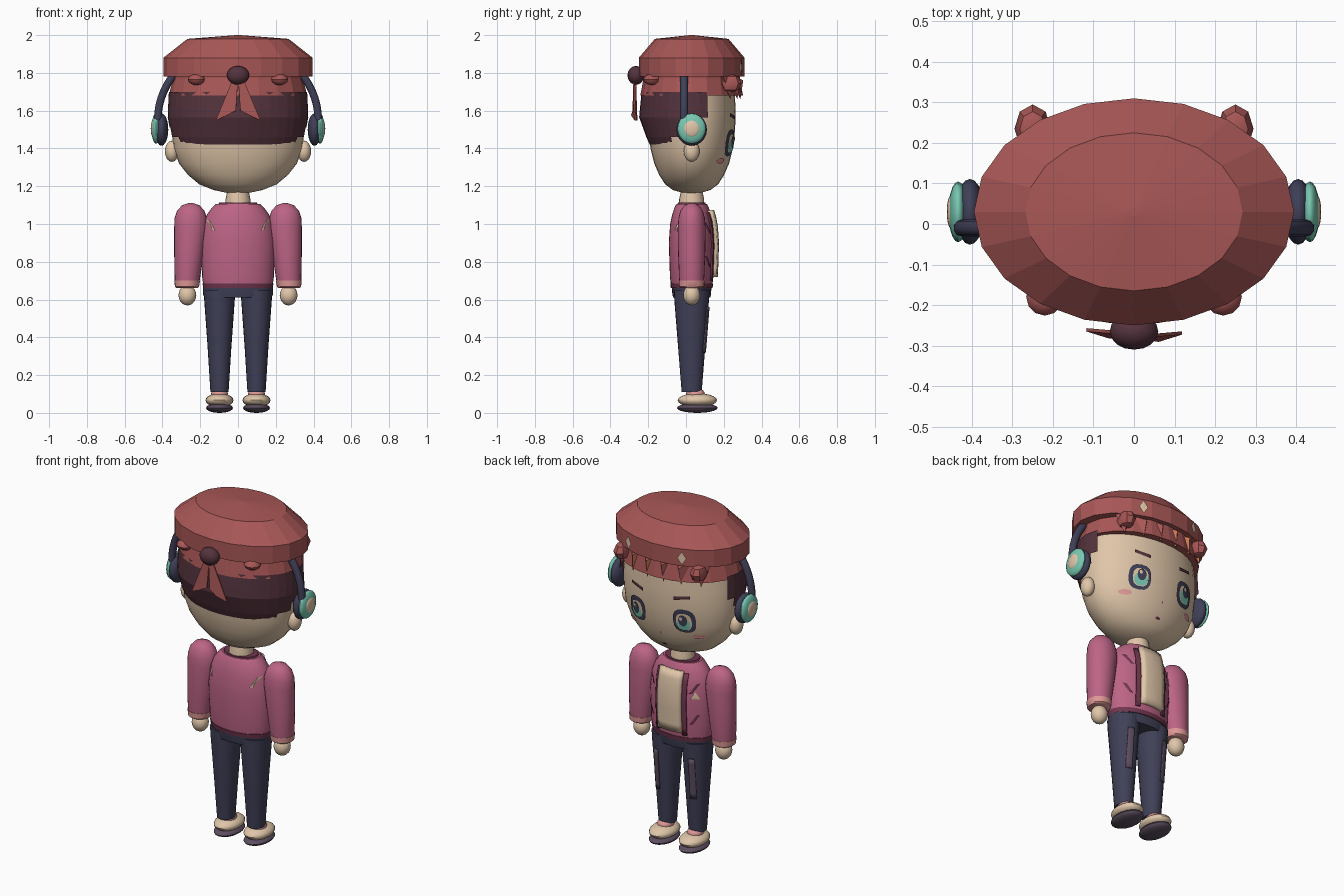
import bpy, bmesh
from math import sin, cos, pi, sqrt
from mathutils import Vector

if "Cube" in bpy.data.objects:
    bpy.data.objects.remove(bpy.data.objects["Cube"])

CY = 0.03  # depth of the body axis


def material(name, r, g, b):
    m = bpy.data.materials.new(name)
    col = [(c / 255 / 12.92 if c < 11 else ((c / 255 + 0.055) / 1.055) ** 2.4) for c in (r, g, b)] + [1]
    m.use_nodes = True
    m.node_tree.nodes["Principled BSDF"].inputs["Base Color"].default_value = col
    m.diffuse_color = col
    return m


RED = material("brick_red", 168, 87, 86)
PINK = material("rose_pink", 188, 100, 133)
SKIN = material("cream_skin", 224, 198, 169)
NAVY = material("navy", 64, 64, 88)
PLUM = material("dark_plum", 84, 51, 61)
TEAL = material("teal", 120, 200, 178)
ORANGE = material("orange", 204, 120, 86)
BLUSH = material("blush_pink", 222, 152, 150)
MAUVE = material("sole_mauve", 92, 78, 96)
MAROON = material("maroon", 112, 54, 78)


def finish(name, bm, mats, smooth=True):
    me = bpy.data.meshes.new(name)
    bm.to_mesh(me)
    bm.free()
    ob = bpy.data.objects.new(name, me)
    bpy.context.collection.objects.link(ob)
    for m in mats if isinstance(mats, list) else [mats]:
        me.materials.append(m)
    if smooth:
        bpy.ops.object.select_all(action="DESELECT")
        ob.select_set(True)
        bpy.context.view_layer.objects.active = ob
        bpy.ops.object.shade_smooth_by_angle(angle=0.7)
    return ob


def loft(name, rings, mat, n=24, s=1, smooth=True, keep=None):
    """Stack of ellipses (z, rx, ry, cx), optionally trimmed by a rule on face centres."""
    bm = bmesh.new()
    rows = []
    for z, rx, ry, *cx in rings:
        c = s * cx[0] if cx else 0
        rows.append([bm.verts.new((c + rx * cos(2 * pi * i / n), CY + ry * sin(2 * pi * i / n), z)) for i in range(n)])
    for a, b in zip(rows, rows[1:]):
        for i in range(n):
            j = (i + 1) % n
            bm.faces.new((a[i], a[j], b[j], b[i]))
    if keep:
        bmesh.ops.delete(bm, geom=[f for f in bm.faces if not keep(f.calc_center_median())], context="FACES")
    else:
        bm.faces.new(rows[0])
        bm.faces.new(rows[-1])
        bmesh.ops.recalc_face_normals(bm, faces=bm.faces)
    return finish(name, bm, mat, smooth)


def ball(name, loc, size, mat, seg=20):
    bm = bmesh.new()
    bmesh.ops.create_uvsphere(bm, u_segments=seg, v_segments=seg // 2, radius=1)
    bmesh.ops.scale(bm, vec=size, verts=bm.verts)
    bmesh.ops.translate(bm, vec=loc, verts=bm.verts)
    return finish(name, bm, mat)


def on_surface(rings, x, z, off, side, s):
    """Point on the front or back of a loft, lifted by off."""
    rs = sorted(rings)
    z2 = min(max(z, rs[0][0]), rs[-1][0])
    for a, b in zip(rs, rs[1:]):
        if a[0] <= z2 <= b[0]:
            t = (z2 - a[0]) / (b[0] - a[0])
            rx, ry = (a[k] + t * (b[k] - a[k]) for k in (1, 2))
            cx = s * a[3] if len(a) > 3 else 0
            return (x, CY + side * (ry * sqrt(max(0, 1 - ((x - cx) / rx) ** 2)) + off), z)


def plate(name, rings, pts, mat, off=0.006, side=1, s=1):
    """Thin painted patch laid on a loft, fanned from its centre."""
    bm = bmesh.new()
    mx, mz = (sum(p[k] for p in pts) / len(pts) for k in (0, 1))
    mid = bm.verts.new(on_surface(rings, mx, mz, off, side, s))
    vs = [bm.verts.new(on_surface(rings, x, z, off, side, s)) for x, z in pts]
    for a, b in zip(vs, vs[1:] + vs[:1]):
        bm.faces.new((mid, a, b))
    bm.normal_update()
    bmesh.ops.reverse_faces(bm, faces=[f for f in bm.faces if f.normal.y * side < 0])
    return finish(name, bm, mat, False)


def oval(cx, cz, rx, rz, n=16, power=1.0):
    def sq(v):
        return abs(v) ** power * (1 if v > 0 else -1)
    return [(cx + rx * sq(cos(2 * pi * i / n)), cz + rz * sq(sin(2 * pi * i / n))) for i in range(n)]


def panel(name, rings, x0, x1, z0, z1, mat, off, thick, s=1):
    """Curved rectangular sheet following the front of a loft."""
    bm = bmesh.new()
    bmesh.ops.create_grid(bm, x_segments=6, y_segments=8, size=0.5)
    for v in bm.verts:
        x, z = x0 + (v.co.x + 0.5) * (x1 - x0), z0 + (v.co.y + 0.5) * (z1 - z0)
        v.co = on_surface(rings, x, z, off, 1, s)
    bm.normal_update()
    bmesh.ops.reverse_faces(bm, faces=[f for f in bm.faces if f.normal.y < 0])
    ob = finish(name, bm, mat)
    ob.modifiers.new("thickness", "SOLIDIFY").thickness = thick
    return ob


SIDES = (("left_", 1), ("right_", -1))

# Head, neck and hair
head = [(1.163, .05, .04), (1.18, .13, .1), (1.21, .205, .14), (1.26, .265, .172), (1.32, .312, .198),
        (1.4, .342, .218), (1.5, .352, .23), (1.6, .352, .233), (1.75, .335, .225)]
loft("head", head, SKIN, 32)
loft("neck", [(1.08, .068, .068), (1.13, .066, .066), (1.2, .052, .052)], SKIN)
hair = [(1.42, .335, .222), (1.46, .353, .24), (1.51, .362, .258), (1.565, .372, .278), (1.62, .37, .273), (1.7, .366, .265)]
loft("hair", hair, PLUM, 40, smooth=False,
     keep=lambda c: c.y < (.12 if c.z > 1.59 else .07 if c.z > 1.53 else 0 if c.z > 1.45 else -.07))

# Face
for tag, s in SIDES:
    ex, ez = s * .152, 1.43
    plate(tag + "eye_outline", head, oval(ex, ez, .062, .072, 16, .75), NAVY, .006)
    plate(tag + "eye_white", head, oval(ex, ez - .004, .043, .052, 16, .75), SKIN, .011)
    plate(tag + "iris", head, oval(ex, ez - .018, .038, .037), TEAL, .015)
    plate(tag + "pupil", head, oval(ex, ez + .008, .024, .034), NAVY, .019)
    plate(tag + "eye_glint", head, oval(ex + .008, ez + .02, .009, .011, 8), SKIN, .023)
    plate(tag + "eyebrow", head, [(s * .1, 1.552), (s * .19, 1.57), (s * .19, 1.587), (s * .1, 1.572)], PLUM, .008)
    plate(tag + "cheek", head, oval(s * .215, 1.335, .033, .015, 12), BLUSH)
    ball(tag + "ear", (s * .35, CY, 1.385), (.037, .042, .056), SKIN)
plate("mouth", head, oval(0, 1.245, .016, .007, 8), MAROON)
plate("nose", head, oval(0, 1.325, .006, .009, 6), BLUSH)

# Cap
loft("cap_crown", [(1.78, .395, .28), (1.88, .395, .28), (1.98, .268, .195), (2.0, .012, .01)], RED, 20, smooth=False)
loft("cap_band", [(1.68, .366, .272), (1.77, .345, .255), (1.79, .345, .255)], RED, 20, smooth=False)

# Zigzag fringe of pyramids over the forehead, one cheek of each in orange
bm = bmesh.new()
for i in range(6):
    x = -.25 + i * .1
    y = CY + .25 * sqrt(1 - (x / .4) ** 2)
    tip = bm.verts.new((x * 1.05, y + .01, 1.66))
    base = [bm.verts.new((x + dx, y + dy, 1.79 + dz))
            for dx, dy, dz in ((-.05, -.03, 0), (0, .025, -.03), (.05, -.03, 0), (0, -.05, 0))]
    bm.faces.new(base)
    for a, b in zip(base, base[1:] + base[:1]):
        bm.faces.new((a, b, tip))
bmesh.ops.recalc_face_normals(bm, faces=bm.faces)
for f in bm.faces:
    f.material_index = int(f.normal.y > .1 and f.normal.x * f.calc_center_median().x < 0)
finish("cap_fringe", bm, [RED, ORANGE], False)

# Cap trimmings
crown_wall = [(1.78, .395, .28), (1.88, .395, .28)]
for tag, s in SIDES:
    ball(tag + "fringe_end", (s * .25, .235, 1.745), (.045, .06, .05), RED, 8)
    ball(tag + "cap_tuck", (s * .22, -.18, 1.765), (.046, .046, .03), RED, 12)
    x = s * .175
    plate(tag + "cap_pin", crown_wall, [(x - .024, 1.83), (x, 1.87), (x + .024, 1.83), (x, 1.79)], SKIN, .009)
    bm = bmesh.new()
    bm.faces.new([bm.verts.new((s * px, py, pz)) for px, py, pz in
                  ((0, -.27, 1.77), (.035, -.272, 1.75), (.118, -.265, 1.548), (.06, -.283, 1.575), (.012, -.275, 1.6))])
    ob = finish(tag + "ribbon_tail", bm, RED, False)
    ob.modifiers.new("thickness", "SOLIDIFY").thickness = .008
ball("ribbon_knot", (0, -.265, 1.787), (.06, .045, .05), PLUM, 16)

# Headphones
curve = bpy.data.curves.new("headphone_band", "CURVE")
curve.dimensions = "3D"
curve.bevel_depth = .021
curve.bevel_resolution = 3
sp = curve.splines.new("POLY")
sp.points.add(32)
for i, p in enumerate(sp.points):
    a = pi * i / 32
    p.co = (.425 * cos(a), -.01, 1.55 + .4 * sin(a), 1)
curve.materials.append(NAVY)
bpy.context.collection.objects.link(bpy.data.objects.new("headphone_band", curve))
for tag, s in SIDES:
    ball(tag + "ear_pad", (s * .405, CY, 1.5), (.036, .081, .086), NAVY)
    ball(tag + "ear_cup", (s * .434, CY, 1.505), (.024, .075, .08), TEAL)
    ball(tag + "ear_cup_button", (s * .45, CY, 1.505), (.012, .043, .045), SKIN)

# Jacket
torso = [(.665, .182, .108), (.72, .19, .115), (.9, .196, .121), (1.0, .184, .114), (1.05, .165, .103),
         (1.09, .135, .09), (1.107, .115, .08)]
loft("jacket", torso, PINK, 32)
loft("collar", [(1.09, .112, .079), (1.113, .1, .072)], MAROON)
loft("jacket_hem", [(.66, .184, .11), (.685, .188, .114)], MAROON, 32)
panel("shirt_front", torso, -.075, .075, .72, 1.075, SKIN, .024, .04)
for tag, s in SIDES:
    panel(tag + "jacket_edge", torso, s * .075, s * .1, .7, 1.06, MAROON, .009, .009)
    for part, x, z, m, side in (("front_slash", .14, .8, MAROON, 1), ("chest_slash", .135, .98, MAROON, 1),
                                ("back_stripe", .145, .995, SKIN, -1)):
        plate(tag + part, torso, [(s * (x - .025), z - .03), (s * (x - .008), z - .028),
                                  (s * (x + .025), z + .03), (s * (x + .008), z + .026)], m, .008, side)
plate("chest_badge", torso, [(-.165, .92), (-.12, .92), (-.14, .965)], SKIN, .009)

# Arms and hands
arm = [(1.11, .015, .012, .25), (1.1, .045, .038, .25), (1.07, .073, .06, .25), (1.03, .086, .07, .25),
       (.98, .088, .074, .25), (.85, .079, .072, .259), (.7, .066, .066, .269), (.67, .06, .062, .27)]
cuff = [(.662, .058, .058, .27), (.668, .064, .066, .27), (.7, .068, .068, .269)]
for tag, s in SIDES:
    loft(tag + "sleeve", arm, PINK, s=s)
    loft(tag + "cuff", cuff, BLUSH, s=s)
    ball(tag + "hand", (s * .268, CY, .623), (.047, .045, .054), SKIN)

# Trousers and shoes
loft("hips", [(.61, .178, .098), (.625, .184, .102), (.69, .184, .107)], NAVY, 32)
leg = [(.11, .048, .053, .098), (.35, .063, .072, .098), (.6, .081, .092, .098), (.65, .084, .094, .098)]
for tag, s in SIDES:
    loft(tag + "trouser_leg", leg, NAVY, s=s)
    panel(tag + "worn_patch", leg, s * .1, s * .135, .32, .56, MAUVE, .006, .006, s)
    ball(tag + "sock", (s * .098, .05, .1), (.045, .05, .032), BLUSH)
    ball(tag + "shoe", (s * .098, .06, .067), (.074, .104, .037), SKIN)
    ball(tag + "sole", (s * .098, .06, .026), (.071, .108, .026), MAUVE)
